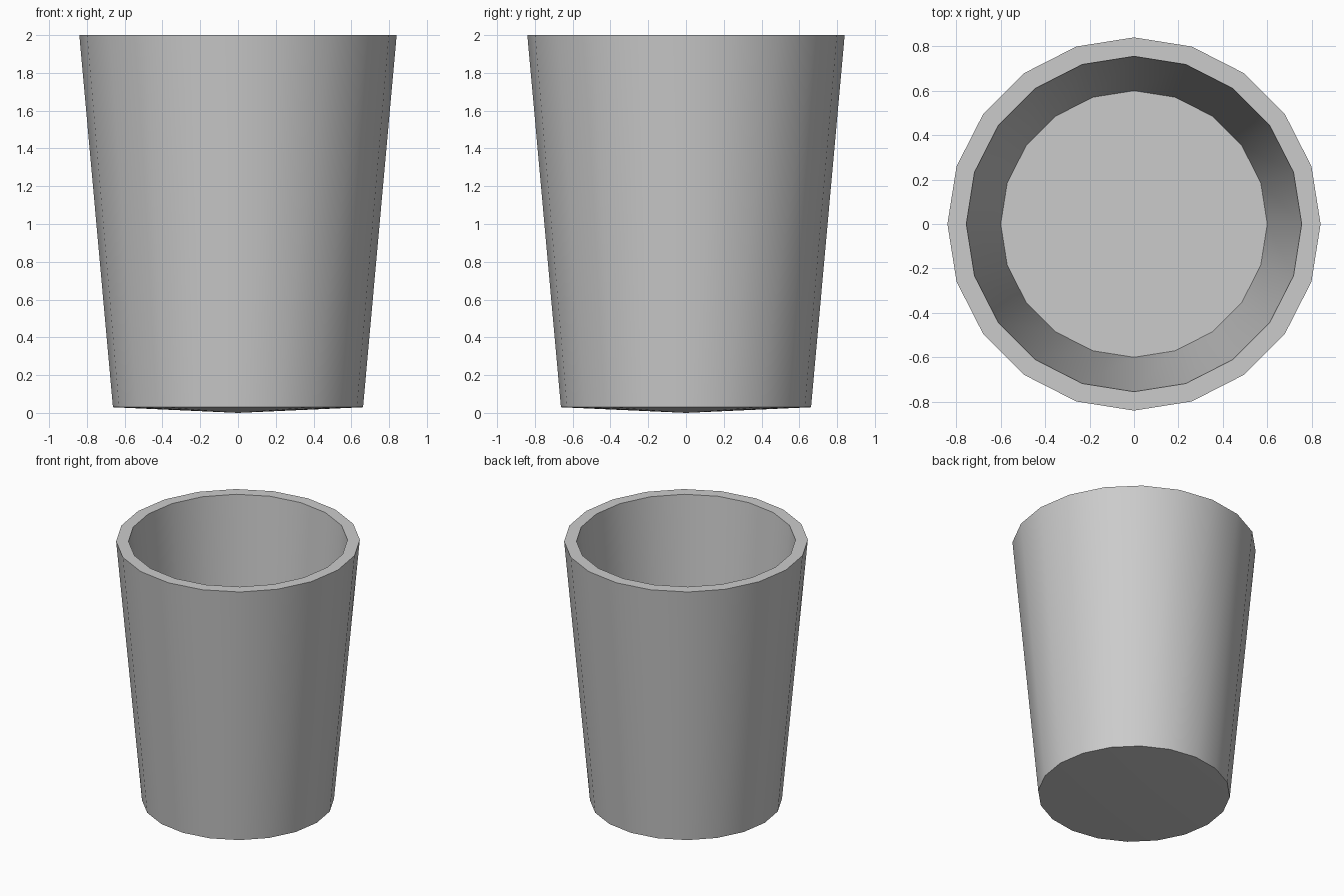
import bpy, bmesh
from math import cos, sin, pi, radians

if "Cube" in bpy.data.objects:
    bpy.data.objects.remove(bpy.data.objects["Cube"])

SIDES = 20

# Profile (radius, height): outer foot, outer lip, inner lip, inner floor edge
PROFILE = [(0.662, 0.03), (0.84, 2.0), (0.755, 2.0), (0.60, 0.10)]

bm = bmesh.new()
rings = [[bm.verts.new((r * cos(2 * pi * i / SIDES), r * sin(2 * pi * i / SIDES), z))
          for i in range(SIDES)] for r, z in PROFILE]

# Outer wall, rim and inner wall
for lower, upper in zip(rings, rings[1:]):
    for i in range(SIDES):
        j = (i + 1) % SIDES
        bm.faces.new((lower[i], lower[j], upper[j], upper[i]))

# Flat inner floor
bm.faces.new(rings[-1])

# Slightly pointed underside
tip = bm.verts.new((0, 0, 0))
for i in range(SIDES):
    bm.faces.new((rings[0][(i + 1) % SIDES], rings[0][i], tip))

bmesh.ops.recalc_face_normals(bm, faces=bm.faces)
mesh = bpy.data.meshes.new("cup")
bm.to_mesh(mesh)
bm.free()
cup = bpy.data.objects.new("cup", mesh)
bpy.context.collection.objects.link(cup)

# Smooth walls, sharp rim and base edges
bpy.context.view_layer.objects.active = cup
cup.select_set(True)
bpy.ops.object.shade_smooth_by_angle(angle=radians(30))
